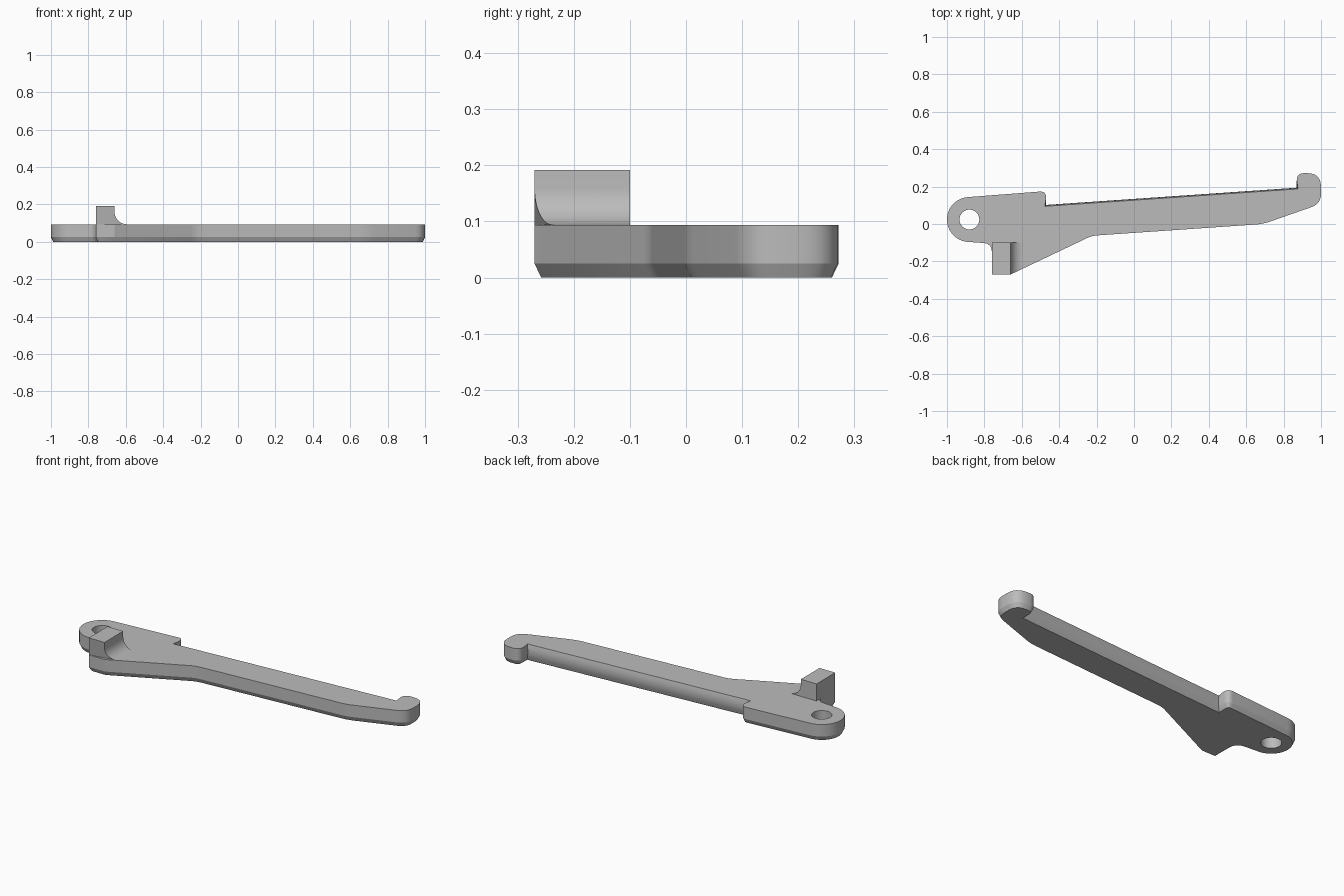
import bpy, bmesh
from math import sin, cos, radians
from mathutils import Vector

cube = bpy.data.objects.get("Cube")
if cube:
    bpy.data.objects.remove(cube)

THICK = 0.094
CHAMFER = 0.012
PIVOT = Vector((-0.88, 0.024))

grey = bpy.data.materials.new("plain grey")
grey.use_nodes = True
grey.diffuse_color = (0.5, 0.5, 0.5, 1)
grey.node_tree.nodes["Principled BSDF"].inputs["Base Color"].default_value = (0.5, 0.5, 0.5, 1)


def arc(centre, radius, start, end, steps):
    angles = [radians(start + (end - start) * i / steps) for i in range(steps + 1)]
    return [Vector((centre[0] + radius * cos(a), centre[1] + radius * sin(a))) for a in angles]


def rounded(corner, before, after, radius, steps=6):
    """Round a corner with a curve leaving towards its two neighbours."""
    c, p, n = Vector(corner), Vector(before), Vector(after)
    p = c + (p - c).normalized() * radius
    n = c + (n - c).normalized() * radius
    ts = [i / steps for i in range(steps + 1)]
    return [p * (1 - t) ** 2 + c * 2 * t * (1 - t) + n * t * t for t in ts]


def inset(points, distances):
    """Mitred inward offset of a counter-clockwise outline."""
    result = []
    for i, p in enumerate(points):
        a = (p - points[i - 1]).normalized()
        b = (points[(i + 1) % len(points)] - p).normalized()
        na, nb = Vector((-a.y, a.x)), Vector((-b.y, b.x))
        result.append(p + (na + nb) * distances[i] / (1 + na.dot(nb)))
    return result


def finish(bm, name):
    bmesh.ops.recalc_face_normals(bm, faces=bm.faces)
    mesh = bpy.data.meshes.new(name)
    bm.to_mesh(mesh)
    bm.free()
    mesh.materials.append(grey)
    obj = bpy.data.objects.new(name, mesh)
    bpy.context.collection.objects.link(obj)
    bpy.ops.object.select_all(action='DESELECT')
    obj.select_set(True)
    bpy.context.view_layer.objects.active = obj
    bpy.ops.object.shade_smooth_by_angle(angle=radians(25))
    return obj


# Arm outline: corners as (x, y, rounding), running counter-clockwise
corners = [(-0.76, -0.105, 0.045), (-0.76, -0.27, 0), (-0.66, -0.27, 0),
           (-0.225, -0.063, 0.03), (0.69, 0.0, 0.04), (1.0, 0.108, 0.055),
           (1.0, 0.272, 0.075), (0.87, 0.272, 0.04), (0.87, 0.194, 0),
           (-0.47, 0.102, 0), (-0.47, 0.176, 0.035)]
outline = arc(PIVOT, 0.12, 94, 262, 28)
ledge = []
for i, (x, y, r) in enumerate(corners):
    before = corners[i - 1][:2] if i else outline[-1]
    after = corners[i + 1][:2] if i + 1 < len(corners) else outline[0]
    if r:
        outline += rounded((x, y), before, after, r)
    else:
        if y > 0:
            ledge.append(len(outline))
        outline.append(Vector((x, y)))

# Arm: stacked rings with a chamfered bottom and a slightly bulging long ledge
levels = [(0, CHAMFER, CHAMFER), (0.025, 0, 0.003), (0.04, 0, 0.001),
          (0.055, 0, 0), (0.075, 0, 0.002), (THICK, 0, 0.007)]
bm = bmesh.new()


def loft(rings):
    """Skin a stack of equal rings and return the edges of both ends."""
    for low, high in zip(rings, rings[1:]):
        n = len(low)
        for i in range(n):
            j = (i + 1) % n
            bm.faces.new((low[i], low[j], high[j], high[i]))
    return [[bm.edges.get((r[i - 1], r[i])) for i in range(len(r))] for r in (rings[0], rings[-1])]


rings = []
for z, edge, bulge in levels:
    amounts = [bulge if i in ledge else edge for i in range(len(outline))]
    rings.append([bm.verts.new((p.x, p.y, z)) for p in inset(outline, amounts)])
outer = loft(rings)

# Pivot hole through the rounded end
circle = arc(PIVOT, 0.053, 0, 360, 32)[:-1]
inner = loft([[bm.verts.new((p.x, p.y, z)) for p in circle] for z in (0, THICK)])
for ring, hole in zip(outer, inner):
    bmesh.ops.triangle_fill(bm, edges=ring + hole, use_beauty=True)
finish(bm, "lever_arm")

# Raised tab with a concave fillet, its front cut along the slanted arm edge
TAB_RIGHT, FILLET = -0.66, 0.066
profile = [Vector((-0.76, THICK)), Vector((-0.76, 0.192)), Vector((TAB_RIGHT, 0.192))]
profile += arc((TAB_RIGHT + FILLET, THICK + FILLET), FILLET, 180, 270, 12)
bm = bmesh.new()
front = [bm.verts.new((p.x, -0.27 + max(0, p.x - TAB_RIGHT) * 0.476, p.y)) for p in profile]
back = [bm.verts.new((p.x, -0.1, p.y)) for p in profile]
bm.faces.new(front)
bm.faces.new(back)
for i in range(len(profile)):
    bm.faces.new((front[i - 1], front[i], back[i], back[i - 1]))
finish(bm, "raised_tab")
